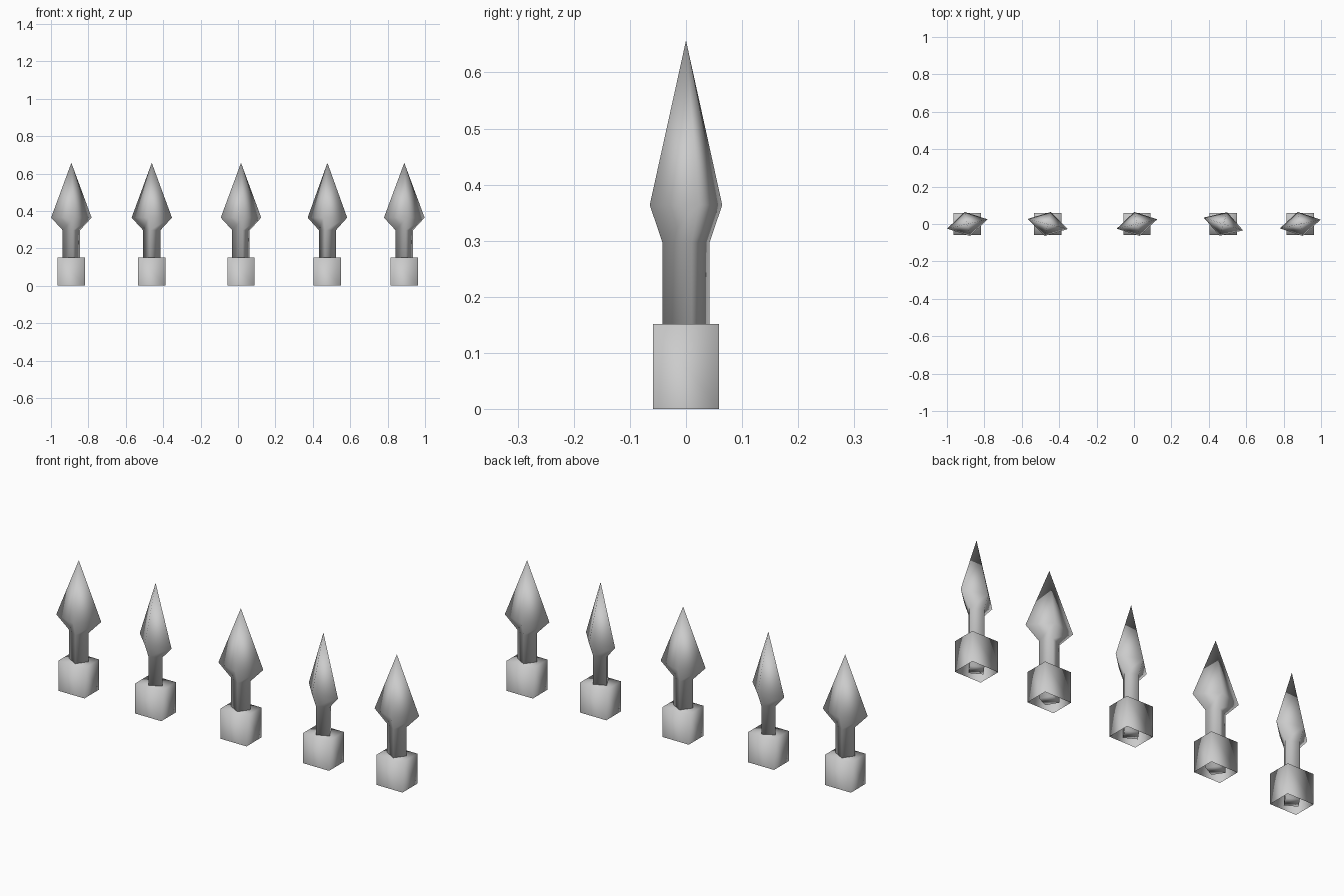
import bpy
import bmesh
from math import cos, sin, radians

cube = bpy.data.objects.get("Cube")
if cube:
    bpy.data.objects.remove(cube, do_unlink=True)

# Single plain metal colour
iron = bpy.data.materials.new("grey iron")
iron.use_nodes = True
grey = (0.6, 0.6, 0.6, 1)
iron.diffuse_color = grey
iron.node_tree.nodes["Principled BSDF"].inputs["Base Color"].default_value = grey


def finish(bm, name, x):
    """Turn a bmesh into a smooth-shaded object standing at x."""
    bmesh.ops.recalc_face_normals(bm, faces=bm.faces)
    for face in bm.faces:
        face.smooth = True
    mesh = bpy.data.meshes.new(name)
    bm.to_mesh(mesh)
    bm.free()
    mesh.materials.append(iron)
    obj = bpy.data.objects.new(name, mesh)
    obj.location.x = x
    bpy.context.collection.objects.link(obj)


def base_block(name, x):
    """Socket block, open underneath."""
    bm = bmesh.new()
    bmesh.ops.create_cube(bm, size=1)
    bmesh.ops.scale(bm, vec=(0.146, 0.118, 0.152), verts=bm.verts)
    bmesh.ops.translate(bm, vec=(0, 0, 0.076), verts=bm.verts)
    bottom = [f for f in bm.faces if f.calc_center_median().z < 0.01]
    bmesh.ops.delete(bm, geom=bottom, context="FACES_ONLY")
    finish(bm, name, x)


# Height, half width and half depth of each diamond section
SECTIONS = [(0.01, 0.048, 0.043), (0.297, 0.048, 0.043), (0.364, 0.111, 0.066)]
TIP = 0.657


def spear_head(name, x, turn):
    """Diamond-section shaft flaring into a pointed blade."""
    bm = bmesh.new()
    c, s = cos(radians(turn)), sin(radians(turn))
    rings = []
    for z, a, b in SECTIONS:
        corners = [(a, 0), (0, b), (-a, 0), (0, -b)]
        rings.append([bm.verts.new((u * c - v * s, u * s + v * c, z))
                      for u, v in corners])
    tip = bm.verts.new((0, 0, TIP))
    bm.faces.new(rings[0])
    for i in range(4):
        j = (i + 1) % 4
        for low, high in zip(rings, rings[1:]):
            bm.faces.new((low[i], low[j], high[j], high[i]))
        bm.faces.new((rings[-1][i], rings[-1][j], tip))
    finish(bm, name, x)


# Row of five spikes, turned alternately
ROW = [(-0.891, 13), (-0.461, -14), (0.016, 13), (0.478, -18), (0.889, 12)]
for number, (x, turn) in enumerate(ROW, 1):
    base_block(f"base_block_{number}", x)
    spear_head(f"spear_head_{number}", x, turn)
